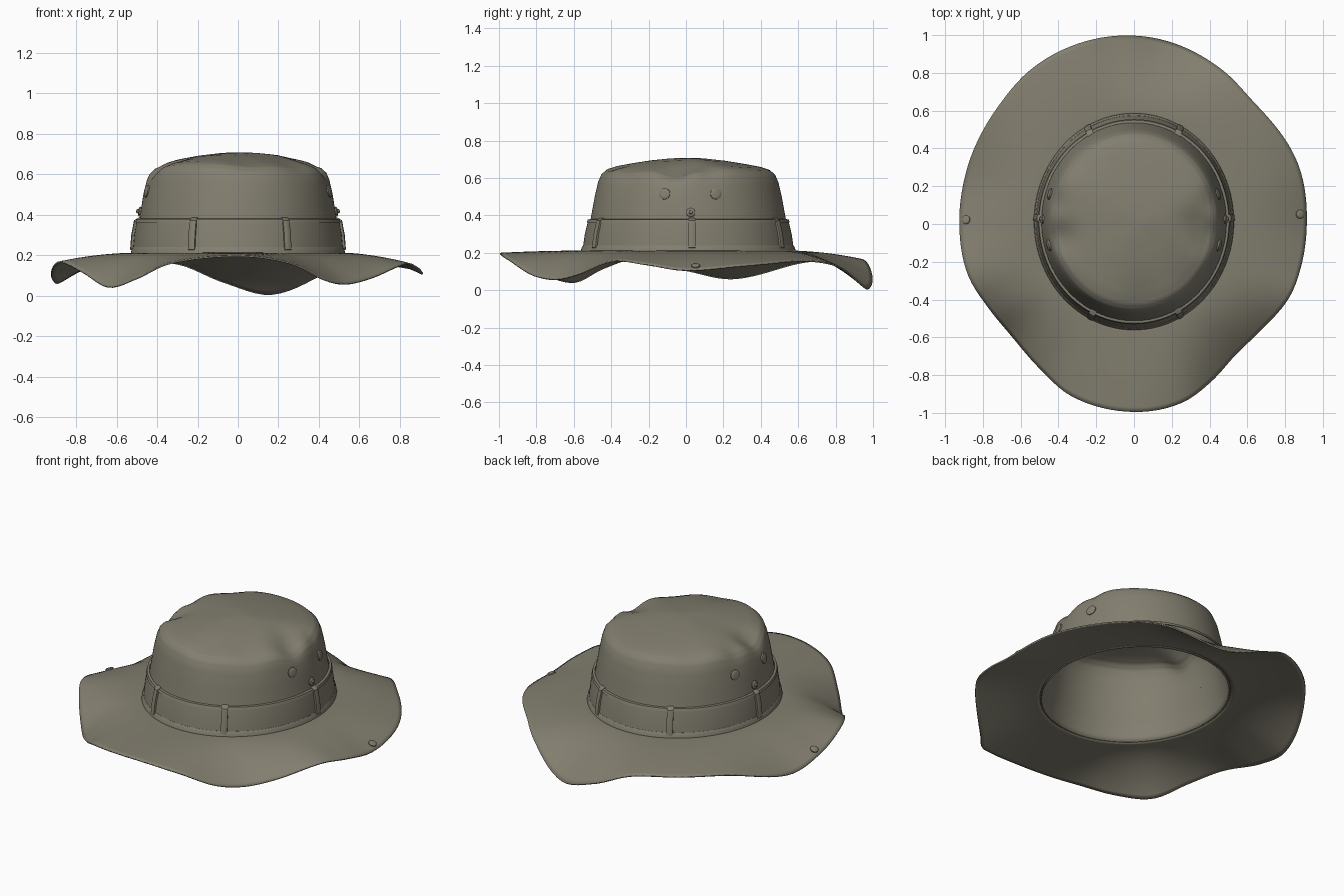
import bpy, bmesh, math
from mathutils import Vector, Matrix

if "Cube" in bpy.data.objects:
    bpy.data.objects.remove(bpy.data.objects["Cube"])

SEG = 144
CY = 0.012  # crown centre in y

fabric = bpy.data.materials.new("olive fabric")
fabric.diffuse_color = (0.225, 0.21, 0.16, 1)
fabric.use_nodes = True
fabric.node_tree.nodes["Principled BSDF"].inputs["Base Color"].default_value = fabric.diffuse_color

# Brim edge: angle in degrees, radius, height
EDGE = [(0, .915, .11), (20, .925, .135), (45, .905, .16), (60, .94, .13), (80, .985, .01),
        (94, 1.0, .07), (107, 1.0, .16), (123, .985, .17), (140, .95, .15), (164, .93, .065),
        (180, .925, .11), (197, .92, .17), (210, .89, .12), (223, .88, .045), (237, .915, .09),
        (250, .97, .165), (270, .995, .20), (285, .98, .165), (297, .925, .085), (307, .88, .06),
        (319, .875, .09), (335, .91, .16), (347, .913, .14)]

# Crown wall and top: radius x, radius y, height
CROWN = [(.51, .555, .205), (.50, .54, .30), (.487, .522, .38), (.468, .50, .50),
         (.452, .482, .58), (.438, .465, .62), (.415, .437, .645), (.375, .39, .66),
         (.30, .31, .675), (.20, .20, .692), (.10, .10, .703), (.03, .03, .708)]

# Soft dents in the crown: x, y, depth, size
DENTS = [(.41, -.06, .045, .09), (-.40, -.07, .045, .09), (.33, .02, .02, .08),
         (-.43, .12, .025, .07), (.43, .13, .025, .07), (.05, -.40, .012, .1),
         (-.30, .36, .015, .1), (.30, -.30, .012, .1)]


def edge_at(deg):
    """Smooth periodic interpolation of the brim edge."""
    n = len(EDGE)
    deg %= 360
    i = max(k for k in range(n) if EDGE[k][0] <= deg)
    pts = []
    for k in range(i - 1, i + 3):
        a, r, z = EDGE[k % n]
        pts.append((a + 360 * (k // n), r, z))
    h = pts[2][0] - pts[1][0]
    t = (deg - pts[1][0]) / h
    out = []
    for c in (1, 2):
        m1 = (pts[2][c] - pts[0][c]) / (pts[2][0] - pts[0][0]) * h
        m2 = (pts[3][c] - pts[1][c]) / (pts[3][0] - pts[1][0]) * h
        out.append((2*t**3 - 3*t**2 + 1) * pts[1][c] + (t**3 - 2*t**2 + t) * m1
                   + (3*t**2 - 2*t**3) * pts[2][c] + (t**3 - t**2) * m2)
    return out


def wall(z, a, out=0.0):
    """Point on the crown wall at height z and angle a, pushed outwards."""
    for (x0, y0, z0), (x1, y1, z1) in zip(CROWN, CROWN[1:]):
        if z <= z1:
            break
    t = (z - z0) / (z1 - z0)
    return Vector(((x0 + (x1 - x0) * t + out) * math.cos(a),
                   CY + (y0 + (y1 - y0) * t + out) * math.sin(a), z))


def brim_point(a, t):
    r, z = edge_at(math.degrees(a))
    p0 = wall(.21, a, .005)
    p1 = Vector((r * math.cos(a), r * math.sin(a), z))
    p = p0.lerp(p1, t)
    p.z = .212 + (z - .212) * t ** 1.9
    return p


def finish(name, bm, thick=0.0, smooth=40):
    bmesh.ops.recalc_face_normals(bm, faces=bm.faces)
    me = bpy.data.meshes.new(name)
    bm.to_mesh(me)
    bm.free()
    ob = bpy.data.objects.new(name, me)
    bpy.context.collection.objects.link(ob)
    me.materials.append(fabric)
    bpy.ops.object.select_all(action='DESELECT')
    ob.select_set(True)
    bpy.context.view_layer.objects.active = ob
    bpy.ops.object.shade_smooth_by_angle(angle=math.radians(smooth))
    if thick:
        mod = ob.modifiers.new("thickness", 'SOLIDIFY')
        mod.thickness = thick
        mod.offset = -1
    return ob


def loft(name, rings, cap=None, closed=False, thick=0.0):
    """Skin a list of rings; cap is an optional end point."""
    bm = bmesh.new()
    rows = [[bm.verts.new(p) for p in ring] for ring in rings]
    pairs = list(zip(rows, rows[1:])) + ([(rows[-1], rows[0])] if closed else [])
    for lo, hi in pairs:
        for i in range(SEG):
            j = (i + 1) % SEG
            bm.faces.new((lo[i], lo[j], hi[j], hi[i]))
    if cap:
        tip = bm.verts.new(cap)
        for i in range(SEG):
            bm.faces.new((rows[-1][i], rows[-1][(i + 1) % SEG], tip))
    return finish(name, bm, thick)


ANGLES = [2 * math.pi * i / SEG for i in range(SEG)]

# Wavy brim
loft("brim", [[brim_point(a, k / 18) for a in ANGLES] for k in range(19)], thick=.008)

# Crown with rounded, dented top
def dented(p):
    if p.z > .5:
        fade = min(1, (p.z - .5) / .12)
        for x, y, depth, size in DENTS:
            p.z -= fade * depth * math.exp(-((p.x - x)**2 + (p.y - y)**2) / size**2)
        p.z += fade * .006 * math.sin(3 * math.atan2(p.y, p.x) + 1) * math.hypot(p.x, p.y) / .4
    return p

rings = []
for (x0, y0, z0), (x1, y1, z1) in zip(CROWN, CROWN[1:]):
    for k in range(3):
        t = k / 3
        rings.append([dented(Vector(((x0 + (x1 - x0) * t) * math.cos(a),
                                     CY + (y0 + (y1 - y0) * t) * math.sin(a),
                                     z0 + (z1 - z0) * t))) for a in ANGLES])
loft("crown", rings, cap=(0, CY, .708), thick=.008)

# Hat band and the seam rings along its edges
def strip(name, section):
    loft(name, [[wall(z, a, out) for a in ANGLES] for z, out in section], closed=True)

strip("hat_band", [(.235, .002), (.235, .012), (.30, .013), (.368, .012), (.368, .002)])
strip("band_top_seam", [(.362, .002), (.362, .017), (.378, .015), (.380, .002)])
strip("band_bottom_seam", [(.207, .002), (.207, .020), (.228, .019), (.240, .013), (.240, .002)])


# Band loops
def band_loop(name, a):
    bm = bmesh.new()
    half = .018 / .52
    rows = []
    for z, out in ((.222, .012), (.228, .026), (.30, .028), (.372, .026), (.385, .006)):
        rows.append([bm.verts.new(wall(z, a + s * half, o))
                     for s, o in ((-1, .0), (-1, out * .85), (-.5, out), (.5, out), (1, out * .85), (1, .0))])
    for lo, hi in zip(rows, rows[1:]):
        for i in range(5):
            bm.faces.new((lo[i], lo[i + 1], hi[i + 1], hi[i]))
    bm.faces.new(rows[0])
    bm.faces.new(rows[-1])
    finish(name, bm)

for i, deg in enumerate((2, 62, 118, 178, 244, 298)):
    band_loop(f"band_loop_{i + 1}", math.radians(deg))


# Round domed studs
def stud(name, pos, normal, radius, height):
    bm = bmesh.new()
    rot = normal.to_track_quat('Z', 'Y').to_matrix().to_4x4()
    rows = []
    for r, h in ((1, -.4), (1, .5), (.8, .9), (.45, 1)):
        rows.append([bm.verts.new((r * radius * math.cos(i * math.pi / 12),
                                   r * radius * math.sin(i * math.pi / 12), h * height))
                     for i in range(24)])
    for lo, hi in zip(rows, rows[1:]):
        for i in range(24):
            bm.faces.new((lo[i], lo[(i + 1) % 24], hi[(i + 1) % 24], hi[i]))
    bm.faces.new(rows[-1])
    bmesh.ops.transform(bm, matrix=Matrix.Translation(pos) @ rot, verts=bm.verts)
    finish(name, bm)

for side, sx in (("right", 1), ("left", -1)):
    # Air vents and the small rivet above the band
    for part, y, z, r, h in (("front_vent", -.115, .515, .030, .010),
                             ("back_vent", .16, .515, .030, .010),
                             ("band_rivet", .025, .415, .024, .012),
                             ("band_rivet_cap", .025, .415, .011, .022)):
        a = math.asin((y - CY) / .5)
        a = a if sx > 0 else math.pi - a
        n = Vector((math.cos(a), math.sin(a), .17)).normalized()
        stud(f"{side}_{part}", wall(z, a), n, r, h)
    # Snap button near the brim edge
    a = math.atan2(.05 if sx > 0 else .02, .87 * sx)
    t = .91
    du = brim_point(a, t + .04) - brim_point(a, t - .04)
    dv = brim_point(a + .04, t) - brim_point(a - .04, t)
    stud(f"{side}_brim_snap", brim_point(a, t), du.cross(dv).normalized(), .023, .012)
